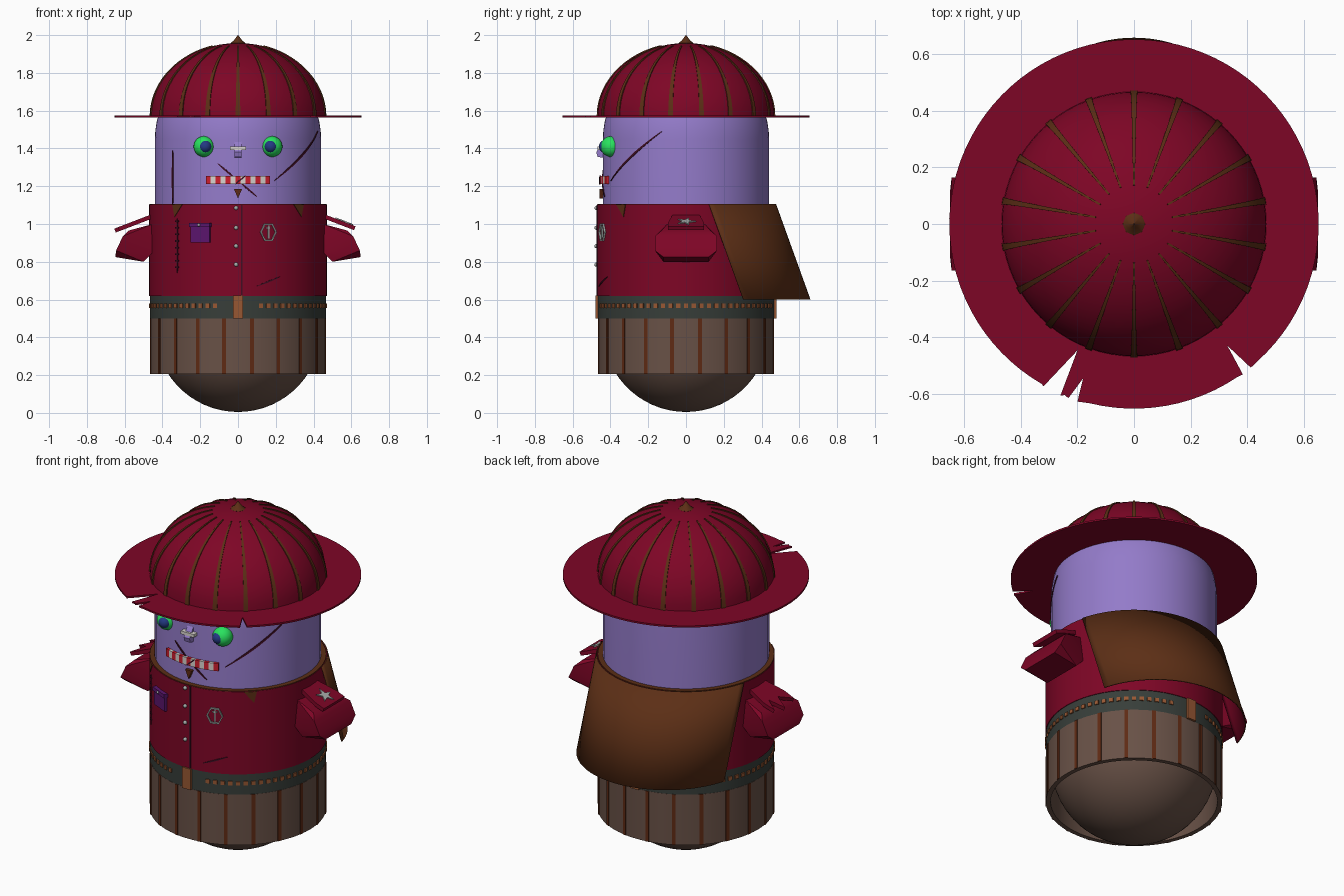
import bpy, bmesh
from math import sin, cos, pi, radians, asin, degrees, atan2, hypot
from mathutils import Matrix, Vector

if "Cube" in bpy.data.objects:
    bpy.data.objects.remove(bpy.data.objects["Cube"])

MATS = {}
COL = dict(crimson=(125, 14, 42), purple=(146, 122, 200), brown=(92, 50, 28), earth=(104, 82, 72),
           stripe=(95, 46, 26), belt=(58, 64, 60), copper=(150, 88, 54), green=(45, 225, 95),
           navy=(40, 60, 130), white=(215, 210, 205), red=(205, 35, 50), violet=(92, 28, 110),
           scar=(66, 22, 40), metal=(165, 170, 168))


def mat(key):
    if key not in MATS:
        m = bpy.data.materials.new(key)
        m.diffuse_color = [(c / 255) ** 2.2 for c in COL[key]] + [1]
        m.use_nodes = True
        m.node_tree.nodes["Principled BSDF"].inputs["Base Color"].default_value = m.diffuse_color
        MATS[key] = m
    return MATS[key]


def finish(name, bm, key):
    bmesh.ops.recalc_face_normals(bm, faces=bm.faces)
    me = bpy.data.meshes.new(name)
    bm.to_mesh(me)
    bm.free()
    me.shade_smooth()
    me.set_sharp_from_angle(angle=radians(30))
    me.materials.append(mat(key))
    ob = bpy.data.objects.new(name, me)
    bpy.context.collection.objects.link(ob)
    return ob


def loft(bm, rings, closed=False):
    vs = [[bm.verts.new(p) for p in r] for r in rings]
    n = len(vs[0])
    for a, b in zip(vs, vs[1:] + vs[:1] if closed else vs[1:]):
        for i in range(n):
            bm.faces.new((a[i], a[(i + 1) % n], b[(i + 1) % n], b[i]))
    if not closed:
        bm.faces.new(vs[0])
        bm.faces.new(vs[-1])


def lathe(name, prof, key, closed=False, n=72):
    bm = bmesh.new()
    loft(bm, [[(r * sin(2 * pi * i / n), -r * cos(2 * pi * i / n), z) for i in range(n)] for r, z in prof], closed)
    return finish(name, bm, key)


def plate(bm, pts, M, t):
    loft(bm, [[M @ Vector((x, y, h)) for x, y in pts] for h in (0, t)])


def rect(w, h):
    return [(-w / 2, -h / 2), (w / 2, -h / 2), (w / 2, h / 2), (-w / 2, h / 2)]


def star(n, R, r):
    return [((R, r)[i % 2] * sin(pi * i / n), (R, r)[i % 2] * cos(pi * i / n)) for i in range(2 * n)]


def on(a, z, r):
    """Frame on the cylinder wall: x along the wall, y up, z outward (a in degrees from the front)."""
    return Matrix.Rotation(radians(a), 4, 'Z') @ Matrix.Translation((0, -r, z)) @ Matrix.Rotation(pi / 2, 4, 'X')


def plates(name, items, key):
    bm = bmesh.new()
    for pts, M, t in items:
        plate(bm, pts, M, t)
    return finish(name, bm, key)


def ang(x, r):
    return degrees(asin(x / r))


def line(name, a0, z0, a1, z1, r, w, key="scar", n=12):
    """Thin tapered strip wrapped on the cylinder wall."""
    bm, rings = bmesh.new(), []
    L = hypot(radians(a1 - a0) * r, z1 - z0)
    ux, uz = radians(a1 - a0) * r / L, (z1 - z0) / L
    for i in range(n + 1):
        f = i / n
        h = w / 2 * (0.25 + 0.75 * sin(pi * f))
        M = on(a0 + (a1 - a0) * f, z0 + (z1 - z0) * f, r)
        rings.append([M @ Vector((s * -uz * h, s * ux * h, d)) for s, d in ((-1, -.004), (1, -.004), (1, .004), (-1, .004))])
    loft(bm, rings)
    finish(name, bm, key)


def ball(name, loc, r, key):
    bm = bmesh.new()
    bmesh.ops.create_uvsphere(bm, u_segments=24, v_segments=16, radius=r, matrix=Matrix.Translation(loc))
    finish(name, bm, key)


# Capsule body: dark bowl below, purple skin above
E = [radians(6 * i) for i in range(16)]
lathe("lower_body", [(max(.44 * sin(e), .001), .445 - .44 * cos(e)) for e in E] + [(.44, .6)], "earth")
lathe("upper_body", [(.44, .6)] + [(max(.44 * cos(e), .001), 1.45 + .44 * sin(e)) for e in E], "purple")

# Striped trousers, belt, jacket and its lining
lathe("trousers", [(.467, .205), (.467, .5), (.442, .5), (.442, .205)], "earth", True)
plates("trouser_stripes", [(rect(.02, .294), on(9 + 18 * i, .353, .462), .009) for i in range(20)], "stripe")
lathe("belt", [(.466, .5), (.466, .62), (.442, .62), (.442, .5)], "belt", True)
plates("belt_studs", [(rect(.022, .022), on(5 * i, .567, .46), .012) for i in range(72) if 2 < i % 36 < 34], "copper")
plates("belt_buckles", [(rect(.055, .122), on(a, .56, .455), .024) for a in (0, 180)], "copper")
lathe("jacket", [(.47, .62), (.47, 1.103), (.442, 1.103), (.442, .62)], "crimson", True)
lathe("collar_lining", [(.468, 1.095), (.468, 1.107), (.441, 1.107), (.441, 1.095)], "brown", True)
tri = [(-.035, .03), (.035, .03), (.02, -.035)]
plates("collar_points", [([(s * x, y) for x, y in tri], on(s * 43, 1.072, .466), .007) for s in (-1, 1)], "brown")

# Cape swept backwards, brown outside and crimson inside
bm = bmesh.new()
A = [radians(14.8 + 150.4 * i / 40) for i in range(41)]
rows = [[bm.verts.new((r * cos(a), r * sin(a) + dy, z)) for a in A]
        for r, dy, z in ((.474, 0, 1.105), (.474, .09, .855), (.474, .182, .6))]
for a, b in zip(rows, rows[1:]):
    for i in range(40):
        bm.faces.new((a[i], b[i], b[i + 1], a[i + 1]))
cape = finish("cape", bm, "brown")
cape.data.materials.append(mat("crimson"))
sol = cape.modifiers.new("thickness", 'SOLIDIFY')
sol.thickness, sol.offset, sol.material_offset = .006, 0, 1

# Sleeves, shoulder flaps and stars
half = [(.45, .1, 1.0), (.45, .12, .85), (.58, .13, .965), (.61, .165, .935), (.645, .165, .86),
        (.65, .12, .825), (.5, .12, .80)]
for side, s in (("right", 1), ("left", -1)):
    bm = bmesh.new()
    for x, y, z in half:
        for k in (-1, 1):
            bm.verts.new((s * x, k * y, z))
    bmesh.ops.convex_hull(bm, input=bm.verts[:])
    finish(side + "_sleeve", bm, "crimson")
    flip = Matrix.Scale(s, 4, (1, 0, 0))
    F = flip @ Matrix.Translation((.535, 0, .998)) @ Matrix.Rotation(radians(21), 4, 'Y')
    flap = [(-.09, -.07), (-.09, .07), (.03, .095), (.085, .095), (.085, -.095), (.03, -.095)]
    if s < 0:  # torn edge on one side
        flap[3:5] = [(.1, .09), (.03, .05), (.12, .02), (.04, -.02), (.1, -.09)]
    plates(side + "_shoulder_flap", [(flap, F, .022)], "crimson")
    if s > 0:
        plates("shoulder_star", [(star(5, .052, .02), F @ Matrix.Translation((.02, 0, .02)), .008)], "metal")

# Jacket details: seam, buttons, pocket, medal, stitches
plates("jacket_seam", [(rect(.008, .48), on(2.3, .861, .466), .007)], "scar")
for i, z in enumerate((1.085, .98, .883, .785)):
    ball("button_%d" % i, (-.01, -.474, z), .011, "metal")
pa = ang(-.197, .47)
plates("pocket", [(rect(.11, .1), on(pa, .953, .46), .022), (rect(.12, .022), on(pa, .995, .46), .03)], "violet")
ball("pocket_button", (-.207, -.443, .995), .008, "metal")
ma = ang(.16, .47)
hexa = [(.044 * cos(pi / 3 * i), .052 * sin(pi / 3 * i)) for i in range(6)]
M = on(ma, .957, .468)
bm = bmesh.new()
loft(bm, [[M @ Vector((cos(pi / 3 * i) * r, 1.15 * sin(pi / 3 * i) * r, h)) for r, h in
           ((.046, -.005), (.046, .01), (.038, .01), (.038, -.005))] for i in range(6)], True)
finish("medal_frame", bm, "metal")
plates("medal_pin", [(rect(.008, .07), M, .009), (rect(.03, .007), M @ Matrix.Translation((0, .022, 0)), .009)], "metal")
line("jacket_scratch", -43, .74, -43, 1.03, .47, .01)
plates("jacket_stitches", [(rect(.022, .008), on(-43, .77 + .035 * i, .468), .008) for i in range(8)], "scar")
line("jacket_tear", 12, .67, 28, .72, .47, .008)

# Face: eyes, nose with plaster, mouth, chin tuft, scars
for side, s in (("right", 1), ("left", -1)):
    ball(side + "_eye", (s * .18, -.397, 1.41), .055, "green")
    ball(side + "_pupil", (s * .174, -.427, 1.41), .034, "navy")
bm = bmesh.new()
loft(bm, [[(x, -.43, 1.45), (x, -.475, 1.38), (x, -.468, 1.355), (x, -.43, 1.35)] for x in (-.019, .019)])
finish("nose", bm, "purple")
plates("nose_plaster", [(rect(.085, .018), on(0, 1.4, .435), .034)], "white")
for key, odd in (("red", 0), ("white", 1)):
    plates("mouth_" + key, [(rect(.027, .044), on(3.35 * (i - 6), 1.233, .43), .026)
                            for i in range(13) if i % 2 == odd], key)
plates("chin_tuft", [([(-.021, .025), (.021, .025), (0, -.025)], on(0, 1.16, .43), .028)], "stripe")
line("cheek_scar", 26, 1.23, 73, 1.49, .44, .012)
line("side_scar", -51.5, 1.1, -51.5, 1.39, .44, .012)
line("mouth_scar_upper", -14, 1.32, -1, 1.235, .441, .009)
line("mouth_scar_lower", 0, 1.23, 13, 1.145, .441, .009)
line("mouth_crack", -2, 1.21, 5, 1.256, .456, .008)

# Hat dome with tapered ribs and finial
lathe("hat_dome", [(max(.468 * cos(e), .001), 1.57 + .388 * sin(e)) for e in E], "crimson")
bm = bmesh.new()
for k in range(18):
    R = Matrix.Rotation(radians(10 + 20 * k), 3, 'Z')
    rings = []
    for i in range(15):
        e = radians(73 * i / 14)
        w = .013 - .010 * i / 14
        rings.append([R @ Vector(((.468 + d) * cos(e), y, 1.57 + (.388 + d) * sin(e)))
                      for y, d in ((-w, -.006), (w, -.006), (w, .005), (-w, .005))])
    loft(bm, rings)
finish("hat_ribs", bm, "brown")
lathe("hat_finial", [(.03, 1.94), (.04, 1.957), (.022, 1.972), (.001, 2.0)], "brown", n=8)

# Flat brim with torn notches at the front (each: start, inner point, end)
notches = [((-.32, -.574), (-.2, -.447), (-.26, -.606)), ((-.232, -.616), (-.18, -.546), (-.2, -.628)),
           ((.385, -.532), (.33, -.43), (.413, -.508))]
pos = lambda p: degrees(atan2(p[1], p[0])) % 360
outline = [(a, (.653 * cos(radians(a)), .653 * sin(radians(a)))) for a in range(0, 360, 4)
           if not any(pos(n[0]) - .5 < a < pos(n[2]) + .5 for n in notches)]
for p, q, r in notches:
    outline += [(pos(p), p), (pos(p) + .01, q), (pos(r), r)]
plates("hat_brim", [([p for _, p in sorted(outline)], Matrix.Translation((0, 0, 1.564)), .01)], "crimson")
